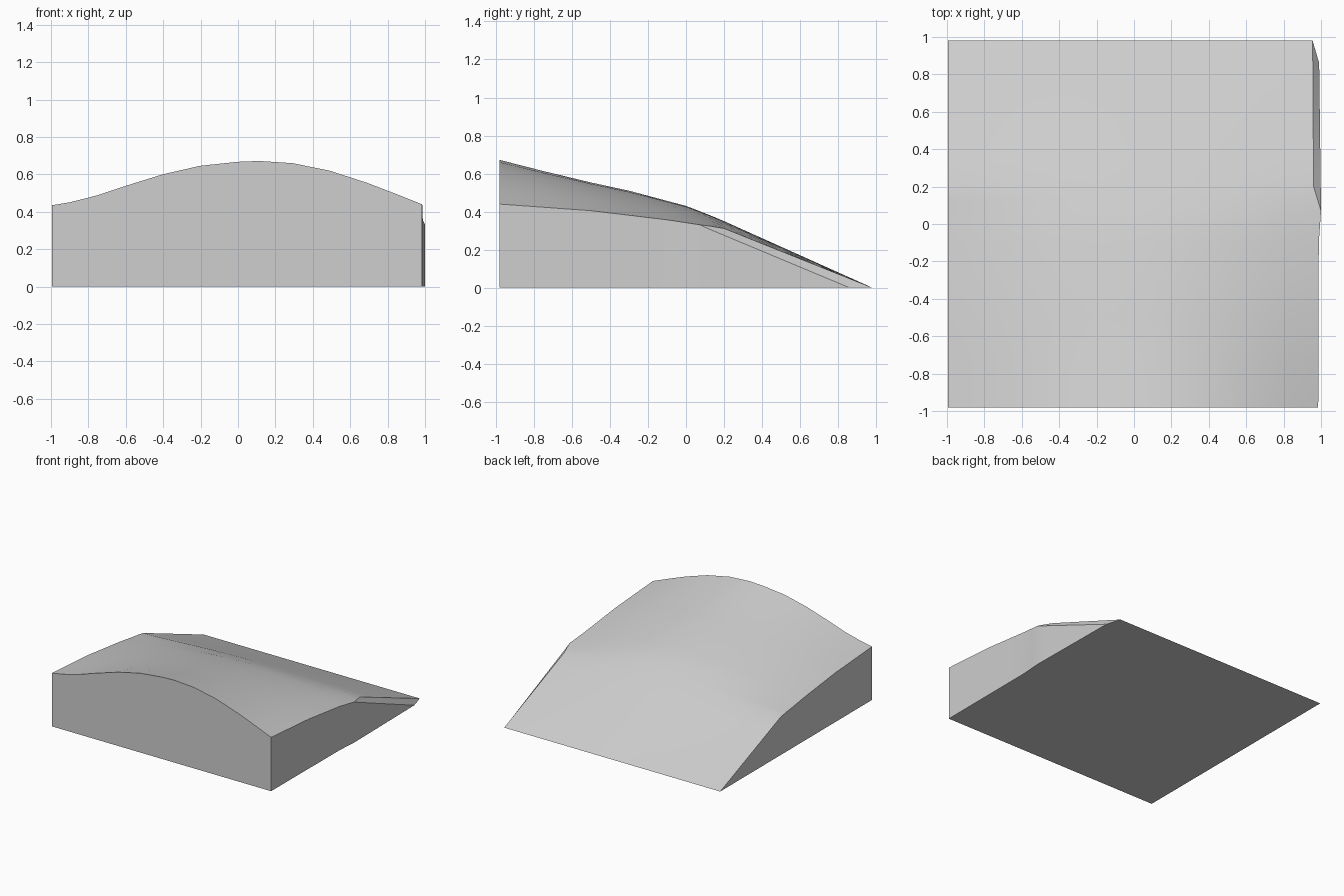
import bpy
import bmesh

cube = bpy.data.objects.get("Cube")
if cube:
    bpy.data.objects.remove(cube, do_unlink=True)

# Cross-section of the dome: position across the width, share of crown height
SECTION = [(-1, 0), (-.9, .07), (-.75, .23), (-.6, .44), (-.4, .7), (-.2, .89),
           (0, .98), (.12, 1), (.3, .95), (.5, .78), (.7, .51), (.85, .27), (1, .02)]
# Heights along the length, front to back
CROWN = [(-.98, .672), (-.6, .575), (-.3, .51), (0, .43), (.1, .392), (.2, .35), (.98, 0)]
EDGE = [(-.98, .435), (-.5, .402), (-.1, .355), (.07, .33), (.19, .315), (.98, 0)]
# Left side: upper rim and the lower rim of the narrow bevel
RIM_X = [(-.98, .985), (-.1, .988), (.07, 1), (.2, .96), (.98, .955)]
LOW_X = [(-.98, .985), (-.1, .988), (.07, 1), (.86, .99), (.98, .955)]
LOW_Z = [(.07, .33), (.86, 0), (.98, 0)]
STATIONS = [-.98, -.75, -.5, -.3, -.1, 0, .07, .13, .2, .35, .5, .7, .86, .98]


def sample(points, t):
    """Straight-line interpolation along a list of points."""
    for (a, u), (b, v) in zip(points, points[1:]):
        if t <= b:
            return u + (v - u) * max(0, (t - a) / (b - a))
    return points[-1][1]


# Loft sections into one closed wedge
bm = bmesh.new()
rows = []
for y in STATIONS:
    edge, crown = sample(EDGE, y), sample(CROWN, y)
    left, rim, low = -.995, sample(RIM_X, y), sample(LOW_X, y)
    line = [(left, 0)]
    for u, share in SECTION:
        x = left + (u + 1) / 2 * (rim - left)
        line.append((x, edge + (crown - edge) * share))
    line.append((low, sample(LOW_Z, y) if y > .07 else line[-1][1]))
    line.append((low, 0))
    rows.append([bm.verts.new((x, y, z)) for x, z in line])

for a, b in zip(rows, rows[1:]):
    for i in range(len(a) - 1):
        bm.faces.new((a[i], a[i + 1], b[i + 1], b[i]))
bm.faces.new(rows[0])
bmesh.ops.remove_doubles(bm, verts=bm.verts[:], dist=.0005)
bmesh.ops.holes_fill(bm, edges=[e for e in bm.edges if e.is_boundary], sides=0)
bmesh.ops.recalc_face_normals(bm, faces=bm.faces[:])

mesh = bpy.data.meshes.new("domed_wedge")
bm.to_mesh(mesh)
bm.free()
wedge = bpy.data.objects.new("domed_wedge", mesh)
bpy.context.collection.objects.link(wedge)

# Plain grey
grey = bpy.data.materials.new("light_grey")
grey.use_nodes = True
colour = (.62, .62, .62, 1)
grey.diffuse_color = colour
for node in grey.node_tree.nodes:
    if node.type == 'BSDF_PRINCIPLED':
        node.inputs["Base Color"].default_value = colour
mesh.materials.append(grey)

# Smooth dome, crisp rims
for obj in bpy.context.selected_objects:
    obj.select_set(False)
wedge.select_set(True)
bpy.context.view_layer.objects.active = wedge
bpy.ops.object.shade_smooth_by_angle(angle=.45)
